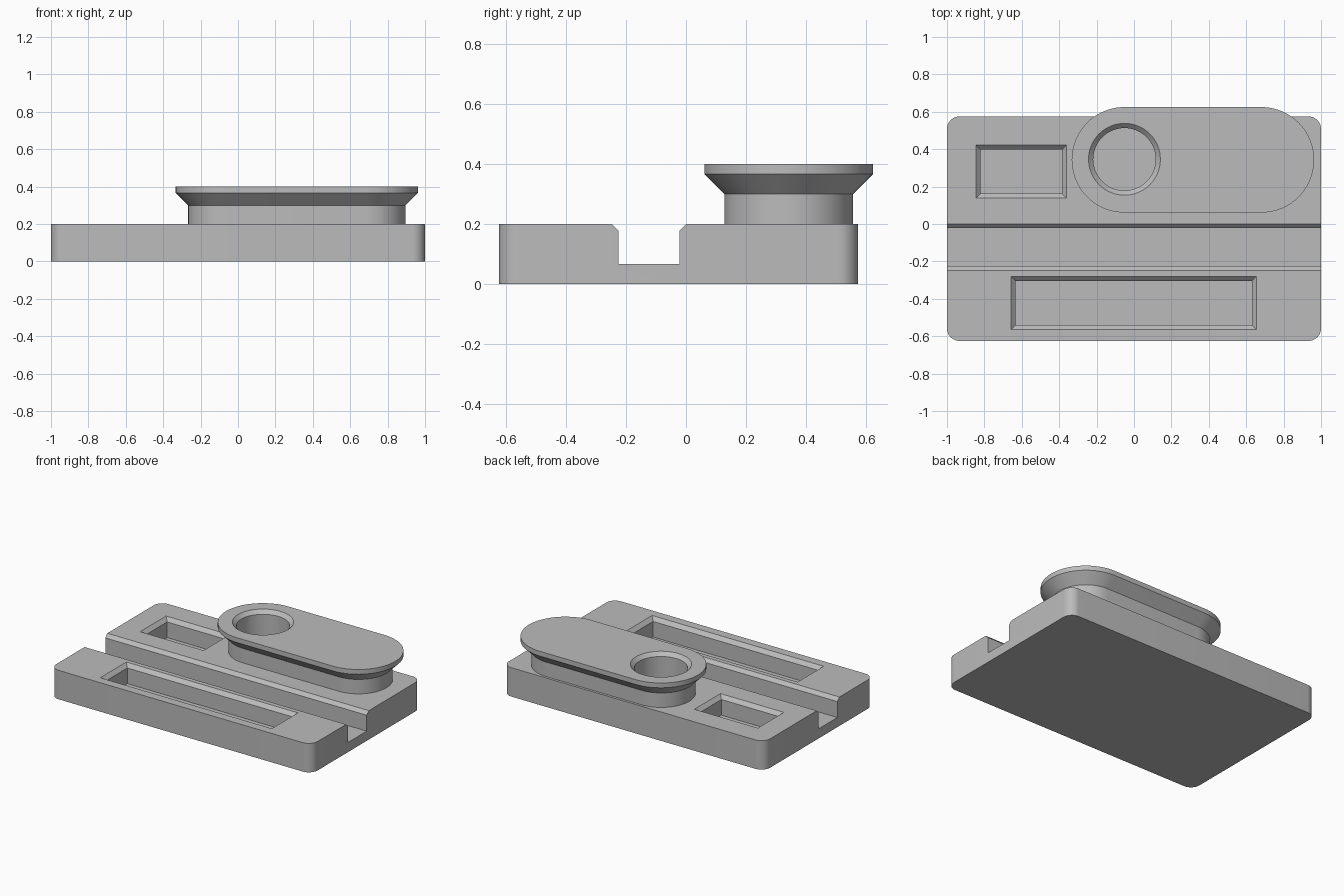
import bpy, bmesh, math

if "Cube" in bpy.data.objects:
    bpy.data.objects.remove(bpy.data.objects["Cube"])

grey = bpy.data.materials.new("plain grey")
grey.diffuse_color = (0.5, 0.5, 0.5, 1)
grey.use_nodes = True
grey.node_tree.nodes["Principled BSDF"].inputs["Base Color"].default_value = grey.diffuse_color


def outline(x0, x1, y0, y1, r, z, steps=12):
    """Rounded rectangle ring, counter-clockwise; r = 0 gives sharp corners."""
    pts = []
    corners = [(x1 - r, y1 - r), (x0 + r, y1 - r), (x0 + r, y0 + r), (x1 - r, y0 + r)]
    for k, (cx, cy) in enumerate(corners):
        for i in range(steps + 1 if r > 0 else 1):
            a = math.pi / 2 * (k + i / steps)
            p = (cx + r * math.cos(a), cy + r * math.sin(a), z)
            if not pts or math.dist(p, pts[-1]) > 1e-5:
                pts.append(p)
    if math.dist(pts[0], pts[-1]) < 1e-5:
        pts.pop()
    return pts


def loft(name, rings):
    """Closed solid through rings with equal point counts."""
    bm = bmesh.new()
    loops = [[bm.verts.new(p) for p in ring] for ring in rings]
    n = len(loops[0])
    for a, b in zip(loops, loops[1:]):
        for i in range(n):
            j = (i + 1) % n
            bm.faces.new((a[i], a[j], b[j], b[i]))
    bm.faces.new(loops[0][::-1])
    bm.faces.new(loops[-1])
    bmesh.ops.recalc_face_normals(bm, faces=bm.faces[:])
    mesh = bpy.data.meshes.new(name)
    bm.to_mesh(mesh)
    bm.free()
    mesh.materials.append(grey)
    ob = bpy.data.objects.new(name, mesh)
    bpy.context.collection.objects.link(ob)
    return ob


def activate(ob):
    bpy.ops.object.select_all(action='DESELECT')
    ob.select_set(True)
    bpy.context.view_layer.objects.active = ob


def cut(ob, cutter):
    mod = ob.modifiers.new("cut", 'BOOLEAN')
    mod.operation = 'DIFFERENCE'
    mod.solver = 'EXACT'
    mod.object = cutter
    activate(ob)
    bpy.ops.object.modifier_apply(modifier=mod.name)
    bpy.data.objects.remove(cutter)


def pocket(x0, x1, y0, y1, r, floor, top, steps=12):
    """Cutter with straight walls and a 45 degree chamfer at the mouth."""
    c, up = 0.025, 0.01
    e = c + up
    return loft("cutter", [
        outline(x0, x1, y0, y1, r, floor, steps),
        outline(x0, x1, y0, y1, r, top - c, steps),
        outline(x0 - e, x1 + e, y0 - e, y1 + e, r + e if r else 0, top + up, steps)])


# Base slab with rounded vertical corners
base = loft("base", [outline(-1, 1, -0.625, 0.575, 0.067, z) for z in (0, 0.2)])

# Chamfered groove along the full width
profile = [(-0.225, 0.067), (-0.022, 0.067), (-0.022, 0.177), (0.013, 0.212),
           (-0.26, 0.212), (-0.225, 0.177)]
cut(base, loft("cutter", [[(x, y, z) for y, z in profile] for x in (-1.1, 1.1)]))

# Long front tray and small rear tray
cut(base, pocket(-0.633, 0.63, -0.54, -0.305, 0, 0.067, 0.2))
cut(base, pocket(-0.82, -0.385, 0.163, 0.397, 0, 0.067, 0.2))

# Rounded pedestal flaring out to a wide rim
cx0, cx1, cy = -0.051, 0.681, 0.343
pedestal = loft("pedestal", [
    outline(cx0 - r, cx1 + r, cy - r, cy + r, r, z, 20)
    for r, z in ((0.215, 0.2), (0.215, 0.3), (0.282, 0.367), (0.282, 0.4))])

# Round cup hole down to the slab
hr = 0.167
cut(pedestal, pocket(cx0 - hr, cx0 + hr, cy + 0.003 - hr, cy + 0.003 + hr, hr, 0.15, 0.4, 16))

for ob in (base, pedestal):
    ob.data.materials.clear()
    ob.data.materials.append(grey)
    for f in ob.data.polygons:
        f.material_index = 0
    activate(ob)
    bpy.ops.object.shade_smooth_by_angle(angle=math.radians(30))
